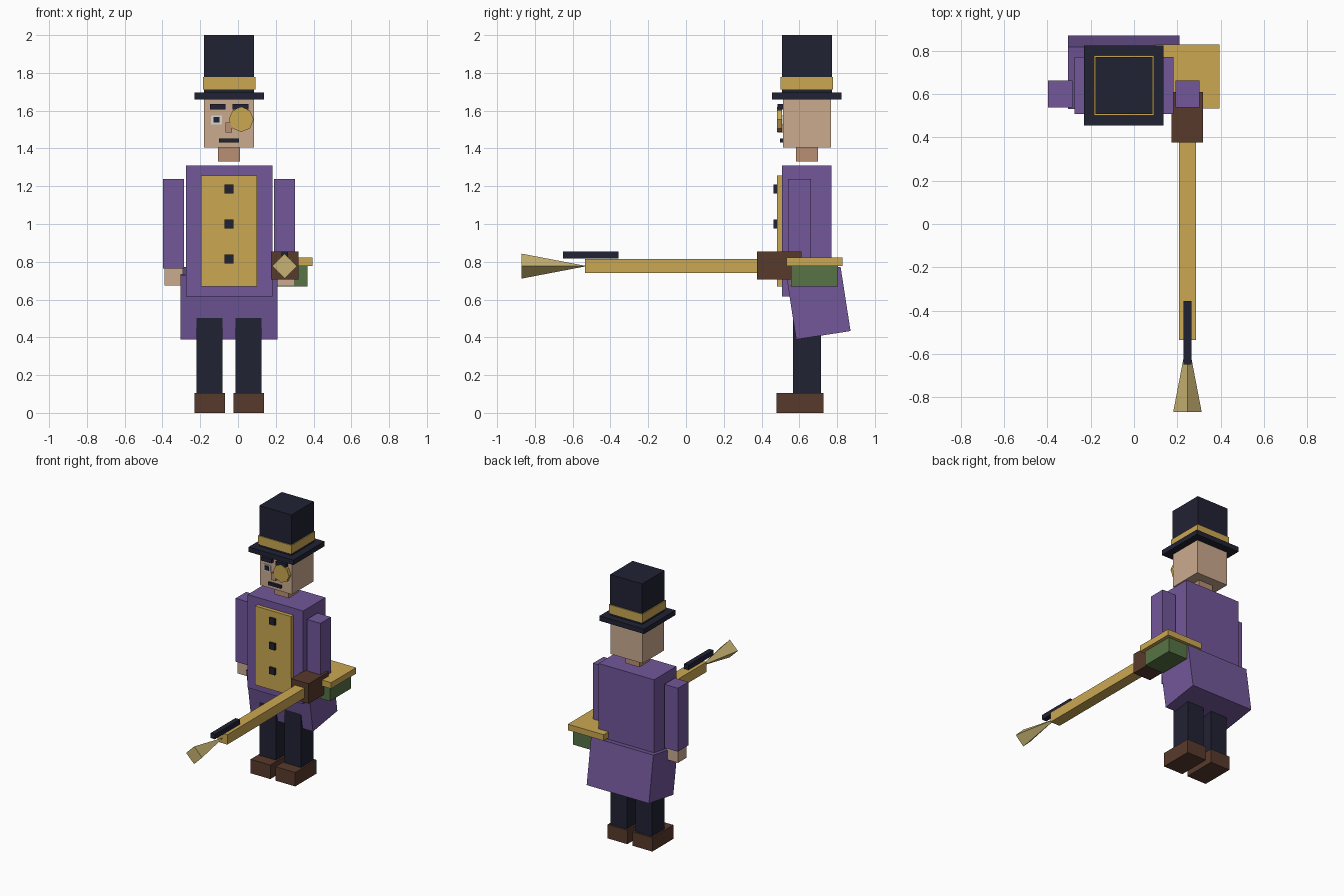
import bpy, bmesh, math
from mathutils import Matrix, Vector

if "Cube" in bpy.data.objects:
    bpy.data.objects.remove(bpy.data.objects["Cube"])


def material(name, rgb):
    lin = [((c / 255 + 0.055) / 1.055) ** 2.4 for c in rgb]
    m = bpy.data.materials.new(name)
    m.diffuse_color = (*lin, 1)
    m.use_nodes = True
    m.node_tree.nodes["Principled BSDF"].inputs["Base Color"].default_value = m.diffuse_color
    return m


PURPLE = material("purple cloth", (114, 87, 154))
GOLD = material("gold", (203, 168, 82))
NAVY = material("dark navy", (33, 34, 51))
SKIN = material("skin", (203, 171, 143))
TAN = material("shaded skin", (184, 143, 116))
BROWN = material("brown leather", (88, 58, 44))
GREEN = material("green", (87, 115, 69))
BRASS = material("pale brass", (199, 178, 114))
WHITE = material("eye white", (215, 215, 210))


def finish(name, bm, mat):
    me = bpy.data.meshes.new(name)
    bmesh.ops.recalc_face_normals(bm, faces=bm.faces)
    bm.to_mesh(me)
    bm.free()
    me.materials.append(mat)
    ob = bpy.data.objects.new(name, me)
    bpy.context.collection.objects.link(ob)
    return ob


def box(name, mat, x, y, z, tilt=0):
    """Box from (min, max) ranges, optionally tilted about its own x axis."""
    size = [r[1] - r[0] for r in (x, y, z)]
    mid = Vector([(r[0] + r[1]) / 2 for r in (x, y, z)])
    bm = bmesh.new()
    bmesh.ops.create_cube(bm, size=1, matrix=Matrix.Translation(mid)
                          @ Matrix.Rotation(math.radians(tilt), 4, 'X')
                          @ Matrix.Diagonal((*size, 1)))
    return finish(name, bm, mat)


def cone(name, mat, sides, r1, r2, x, y, z):
    """Prism or cone along y, radius r1 at the front end y[0]."""
    bm = bmesh.new()
    bmesh.ops.create_cone(bm, cap_ends=True, segments=sides, radius1=r1, radius2=r2,
                          depth=y[1] - y[0],
                          matrix=Matrix.Translation((x, sum(y) / 2, z))
                          @ Matrix.Rotation(-math.pi / 2, 4, 'X'))
    return finish(name, bm, mat)


def around(c, h):
    return (c - h, c + h)


CX = -0.047   # body centre line
GX = 0.247    # gun centre line

# Hat
box("hat_crown", NAVY, around(CX, .132), around(.64, .132), (1.69, 2.0))
box("hat_band", GOLD, around(CX, .139), around(.64, .139), (1.713, 1.777))
box("hat_brim", NAVY, around(CX, .184), around(.64, .184), (1.66, 1.697))

# Head and neck
box("head", SKIN, around(CX, .132), around(.64, .127), (1.405, 1.665))
box("neck", TAN, around(CX, .058), around(.64, .058), (1.33, 1.41))

# Face
for side, s in (("left", -1), ("right", 1)):
    box(side + "_eyebrow", NAVY, around(CX + s * .06, .042), (.485, .515), (1.607, 1.634))
    box(side + "_eye", WHITE, around(CX + s * .067, .029), (.506, .515), (1.528, 1.575))
    box(side + "_pupil", NAVY, around(CX + s * .067, .016), (.499, .507), (1.537, 1.567))
box("nose", TAN, around(CX - .001, .017), (.484, .515), (1.485, 1.538))
box("mouth", NAVY, around(CX - .001, .053), (.497, .515), (1.432, 1.453))
cone("monocle", GOLD, 8, .066, .066, .017, (.483, .507), 1.553)

# Coat, waistcoat and buttons
box("coat_body", PURPLE, around(CX, .229), (.508, .771), (.615, 1.31))
box("coat_skirt", PURPLE, around(CX, .257), around(.701, .1455), around(.581, .172), tilt=8.8)
box("waistcoat", GOLD, around(CX, .148), (.481, .512), (.668, 1.257))
for i in range(3):
    box(f"button_{i + 1}", NAVY, around(CX, .024), (.464, .485), around(.815 + i * .185, .024))

# Limbs, mirrored about the body centre
for side, s in (("left", -1), ("right", 1)):
    box(side + "_leg", NAVY, around(CX + s * .103, .0685), around(.64, .074), (.1, .6))
    box(side + "_shoe", BROWN, around(CX + s * .103, .081), (.479, .727), (0, .104))
    box(side + "_arm", PURPLE, around(CX + s * .294, .056), around(.601, .062), (.765, 1.238))
    box(side + "_hand", SKIN, around(CX + s * .294, .049), around(.601, .05), (.675, .775))

# Long gun
box("gun_grip_block", BROWN, around(GX, .073), (.376, .611), (.705, .854))
box("gun_barrel", GOLD, around(GX, .04), (-.536, .4), (.74, .814))
box("gun_sight", NAVY, around(GX, .018), (-.65, -.357), (.817, .854))
cone("gun_nozzle", BRASS, 4, .066, .001, GX, (-.87, -.53), .777)
box("gun_stock_plate", GOLD, around(GX, .148), around(.681, .148), (.777, .822))
box("gun_stock_box", GREEN, around(GX, .122), around(.681, .125), (.668, .779))
